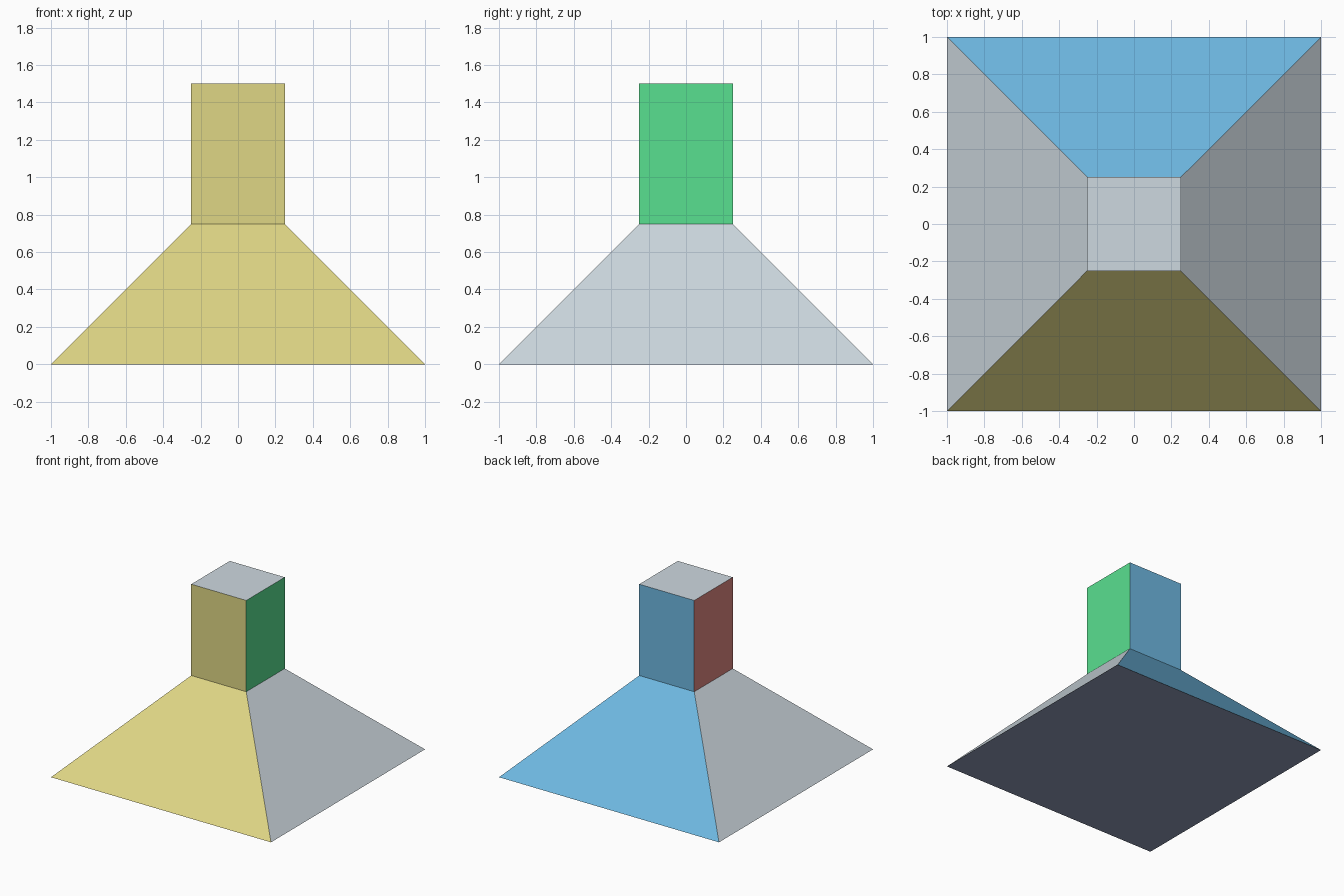
import bpy, bmesh

if "Cube" in bpy.data.objects:
    bpy.data.objects.remove(bpy.data.objects["Cube"])


def srgb(r, g, b):
    lin = lambda c: c / 12.92 if c <= 0.04045 else ((c + 0.055) / 1.055) ** 2.4
    return (*[lin(v / 255) for v in (r, g, b)], 1.0)


def material(name, rgb):
    m = bpy.data.materials.new(name)
    m.diffuse_color = srgb(*rgb)
    m.use_nodes = True
    m.node_tree.nodes["Principled BSDF"].inputs["Base Color"].default_value = m.diffuse_color
    return m


yellow = material("yellow", (223, 214, 133))
blue = material("blue", (110, 184, 225))
green = material("green", (89, 224, 144))
red = material("red", (224, 136, 130))
grey = material("pale_grey", (206, 217, 224))
slate = material("slate_blue", (143, 156, 184))


def direction(n):
    """Name of the side a face belongs to."""
    if abs(n.z) > 0.9:
        return "top" if n.z > 0 else "bottom"
    if abs(n.x) > abs(n.y):
        return "right" if n.x > 0 else "left"
    return "back" if n.y > 0 else "front"


def tapered_block(name, half_bottom, half_top, z0, z1, colours, open_side):
    """Square block with a colour per side; open_side is where it joins the other part."""
    bm = bmesh.new()
    bmesh.ops.create_cube(bm, size=2)
    for v in bm.verts:
        half, z = (half_top, z1) if v.co.z > 0 else (half_bottom, z0)
        v.co = (v.co.x * half, v.co.y * half, z)
    bm.normal_update()
    mats = list(dict.fromkeys(colours.values()))
    joined = []
    for f in bm.faces:
        side = direction(f.normal)
        if side == open_side:
            joined.append(f)
        else:
            f.material_index = mats.index(colours[side])
    bmesh.ops.delete(bm, geom=joined, context="FACES_ONLY")
    me = bpy.data.meshes.new(name)
    bm.to_mesh(me)
    bm.free()
    for m in mats:
        me.materials.append(m)
    ob = bpy.data.objects.new(name, me)
    bpy.context.collection.objects.link(ob)


# Sloped base
tapered_block("sloped_base", 1.0, 0.25, 0.0, 0.75,
              dict(front=yellow, back=blue, left=grey, right=grey, bottom=slate), "top")
# Square column on top
tapered_block("column", 0.25, 0.25, 0.75, 1.5,
              dict(front=yellow, back=blue, left=red, right=green, top=grey), "bottom")
